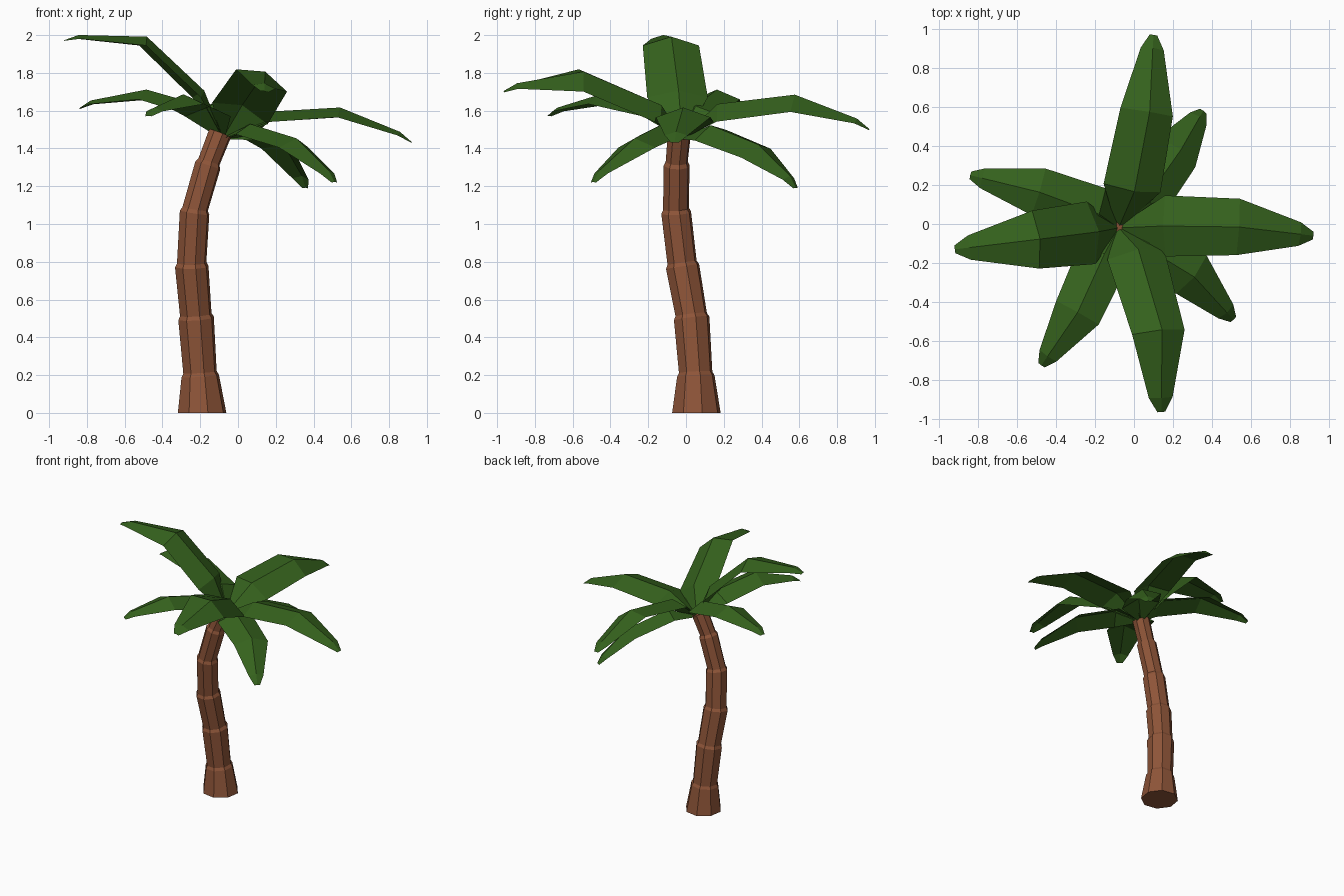
import bpy, math
from mathutils import Vector

if "Cube" in bpy.data.objects:
    bpy.data.objects.remove(bpy.data.objects["Cube"])

UP = Vector((0, 0, 1))


def material(name, color):
    m = bpy.data.materials.new(name)
    m.diffuse_color = (*color, 1)
    m.use_nodes = True
    m.node_tree.nodes["Principled BSDF"].inputs["Base Color"].default_value = m.diffuse_color
    return m


def add_mesh(name, verts, faces, mat):
    me = bpy.data.meshes.new(name)
    me.from_pydata([tuple(v) for v in verts], [], faces)
    me.materials.append(mat)
    me.update()
    ob = bpy.data.objects.new(name, me)
    bpy.context.collection.objects.link(ob)
    return ob


bark = material("bark", (0.27, 0.09, 0.04))
leaf = material("leaf", (0.035, 0.12, 0.012))

# Trunk: eight-sided segments, each flaring slightly before stepping in
SIDES = 8
joints = [  # x, y, z, radius at the joint
    (-0.19, 0.055, 0.0, 0.132), (-0.20, 0.052, 0.195, 0.102),
    (-0.222, 0.03, 0.50, 0.097), (-0.245, -0.018, 0.775, 0.091),
    (-0.23, -0.052, 1.06, 0.081), (-0.16, -0.05, 1.31, 0.071),
    (-0.095, -0.035, 1.48, 0.063)]
pts = [Vector(j[:3]) for j in joints]
verts, faces = [], []


def ring(c, r, axis):
    q = UP.rotation_difference(axis)
    for i in range(SIDES):
        a = 2 * math.pi * (i + 0.3) / SIDES
        verts.append(c + q @ Vector((r * math.cos(a), r * math.sin(a), 0)))


last = len(joints) - 1
for k, p in enumerate(pts):
    r = joints[k][3]
    axis = (pts[min(k + 1, last)] - pts[max(k - 1, 0)]).normalized()
    if k == 0:
        axis = UP
    ring(p, r, axis)
    if 0 < k < last:
        ring(p + axis * 0.02, r - 0.011, axis)
n = len(verts) // SIDES
for k in range(n - 1):
    for i in range(SIDES):
        a, b = k * SIDES + i, k * SIDES + (i + 1) % SIDES
        faces.append((a, b, b + SIDES, a + SIDES))
faces.append(tuple(reversed(range(SIDES))))
faces.append(tuple(range((n - 1) * SIDES, n * SIDES)))
add_mesh("trunk", verts, faces, bark)


# Fronds: folded blades with a raised midrib, drooping past the knee
ROOT = Vector((-0.08, -0.02, 1.45))


def frond(name, inner, knee, tip, width, roll):
    inner, knee, tip = Vector(inner), Vector(knee), Vector(tip)
    near_tip = knee.lerp(tip, 0.82) + UP * 0.015
    path = [ROOT, inner, knee, near_tip, tip]
    widths = [0.02, width * 1.08, width, width * 0.42, 0.04]
    rise = [0.005, 0.055, 0.052, 0.02, 0.003]
    v, f = [], []
    for k, p in enumerate(path):
        t = (path[min(k + 1, 4)] - path[max(k - 1, 0)]).normalized()
        side = t.cross(UP).normalized()
        up = side.cross(t)
        a = math.radians(roll if 0 < k < 3 else roll * 0.4)
        s = side * math.cos(a) - up * math.sin(a)
        nrm = up * math.cos(a) + side * math.sin(a)
        v += [p - s * widths[k] / 2, p + nrm * rise[k], p + s * widths[k] / 2]
    for k in range(4):
        for i in range(2):
            a = 3 * k + i
            f.append((a, a + 1, a + 4, a + 3))
    add_mesh(name, v, f, leaf)


# inner station, knee, tip, width, roll in degrees
fronds = {
    "frond_back": ((-0.01, 0.185, 1.585), (0.065, 0.575, 1.635), (0.1, 0.97, 1.50), 0.285, 17),
    "frond_back_right": ((0.05, 0.13, 1.47), (0.22, 0.37, 1.375), (0.355, 0.58, 1.19), 0.25, 12),
    "frond_right": ((0.16, -0.01, 1.54), (0.535, -0.015, 1.565), (0.92, -0.06, 1.43), 0.29, 0),
    "frond_front_right": ((0.06, -0.12, 1.475), (0.295, -0.26, 1.405), (0.51, -0.49, 1.22), 0.25, 0),
    "frond_front": ((0.01, -0.16, 1.585), (0.125, -0.555, 1.76), (0.14, -0.965, 1.70), 0.295, -24),
    "frond_front_left": ((-0.16, -0.17, 1.57), (-0.29, -0.455, 1.635), (-0.475, -0.725, 1.57), 0.25, 0),
    "frond_left": ((-0.22, -0.045, 1.67), (-0.505, -0.08, 1.945), (-0.92, -0.13, 1.97), 0.3, 0),
    "frond_back_left": ((-0.2, 0.06, 1.575), (-0.49, 0.165, 1.66), (-0.84, 0.25, 1.61), 0.25, 0),
}
for name, args in fronds.items():
    frond(name, *args)
